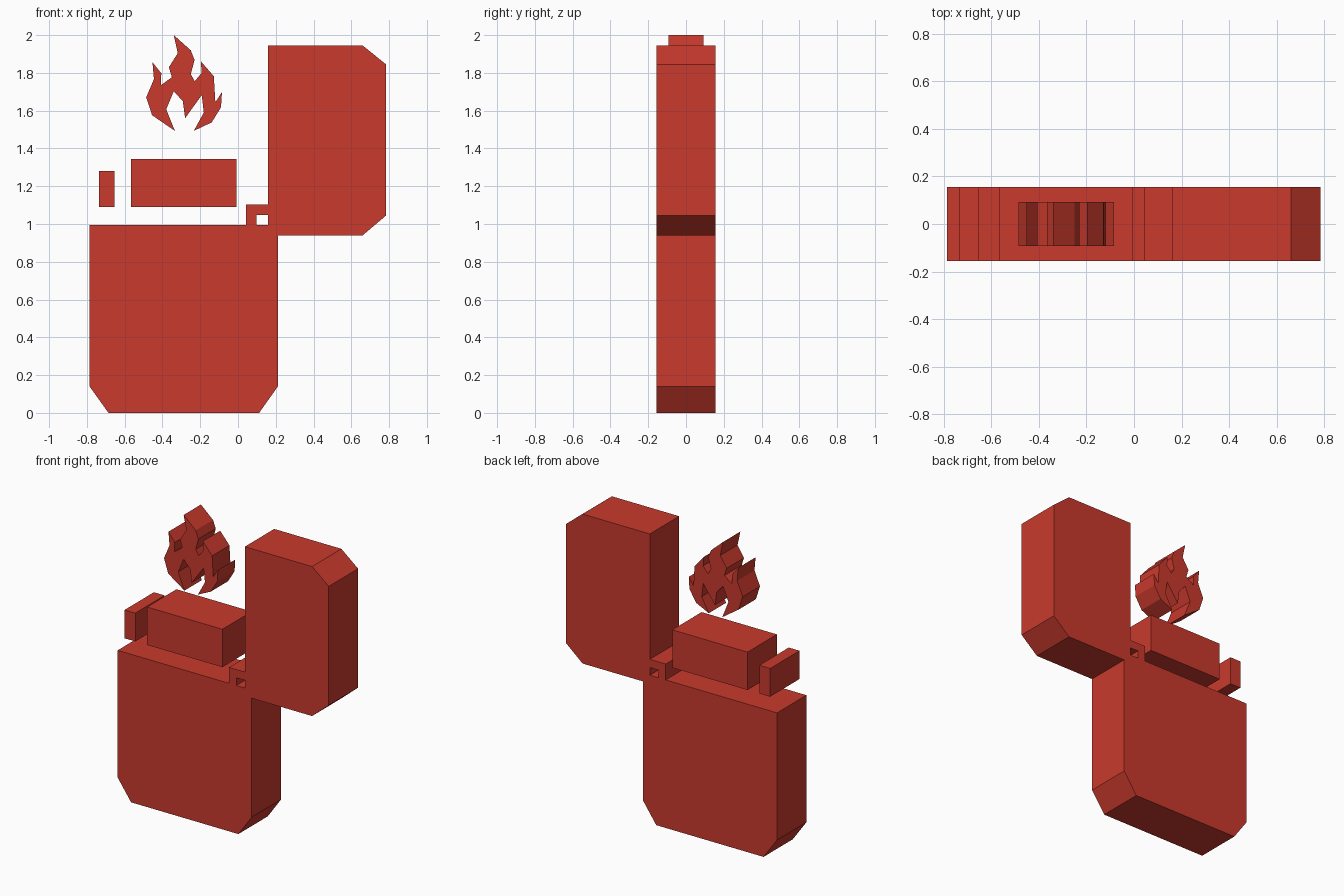
import bpy, bmesh

# One flat red for the whole model
red = bpy.data.materials.new("red")
red.diffuse_color = (0.584, 0.042, 0.026, 1)

DEPTH = 0.156        # half depth of the metal parts
FLAME_DEPTH = 0.092  # half depth of the flame


def extrude_profile(name, points, half):
    """Fill an (x, z) outline and extrude it along y."""
    bm = bmesh.new()
    face = bm.faces.new([bm.verts.new((x, -half, z)) for x, z in points])
    out = bmesh.ops.extrude_face_region(bm, geom=[face], use_keep_orig=True)
    for v in out["geom"]:
        if isinstance(v, bmesh.types.BMVert):
            v.co.y = half
    bmesh.ops.recalc_face_normals(bm, faces=bm.faces)
    mesh = bpy.data.meshes.new(name)
    bm.to_mesh(mesh)
    bm.free()
    mesh.materials.append(red)
    obj = bpy.data.objects.new(name, mesh)
    bpy.context.collection.objects.link(obj)
    return obj


def box(x0, x1, z0, z1):
    return [(x0, z0), (x1, z0), (x1, z1), (x0, z1)]


# Lower case: chamfered bottom, notch where the lid sits
extrude_profile("body", [
    (-0.686, 0), (0.112, 0), (0.211, 0.14), (0.211, 0.94),
    (0.16, 0.94), (0.16, 0.995), (-0.786, 0.995), (-0.786, 0.14)], DEPTH)

# Open lid: chamfered on its outer side
extrude_profile("lid", [
    (0.16, 0.94), (0.66, 0.94), (0.784, 1.045), (0.784, 1.845),
    (0.66, 1.945), (0.16, 1.945)], DEPTH)

# L-shaped hinge between body and lid
extrude_profile("hinge", [
    (0.042, 0.995), (0.097, 0.995), (0.097, 1.047), (0.16, 1.047),
    (0.16, 1.102), (0.042, 1.102)], DEPTH)

# Wind guard and striker floating above the body
extrude_profile("wind_guard", box(-0.567, -0.007, 1.09, 1.345), DEPTH)
extrude_profile("striker", box(-0.735, -0.655, 1.09, 1.28), DEPTH)

# Flame
extrude_profile("flame", [
    (-0.34, 2.0), (-0.25, 1.92), (-0.23, 1.868), (-0.25, 1.793),
    (-0.229, 1.756), (-0.192, 1.80), (-0.197, 1.862), (-0.128, 1.782),
    (-0.12, 1.645), (-0.085, 1.698), (-0.09, 1.618), (-0.139, 1.538),
    (-0.234, 1.493), (-0.181, 1.59), (-0.192, 1.682), (-0.28, 1.56),
    (-0.292, 1.65), (-0.34, 1.703), (-0.38, 1.607), (-0.334, 1.493),
    (-0.455, 1.576), (-0.486, 1.671), (-0.445, 1.767), (-0.453, 1.857),
    (-0.406, 1.798), (-0.408, 1.735), (-0.35, 1.777), (-0.366, 1.83),
    (-0.319, 1.904)], FLAME_DEPTH)
